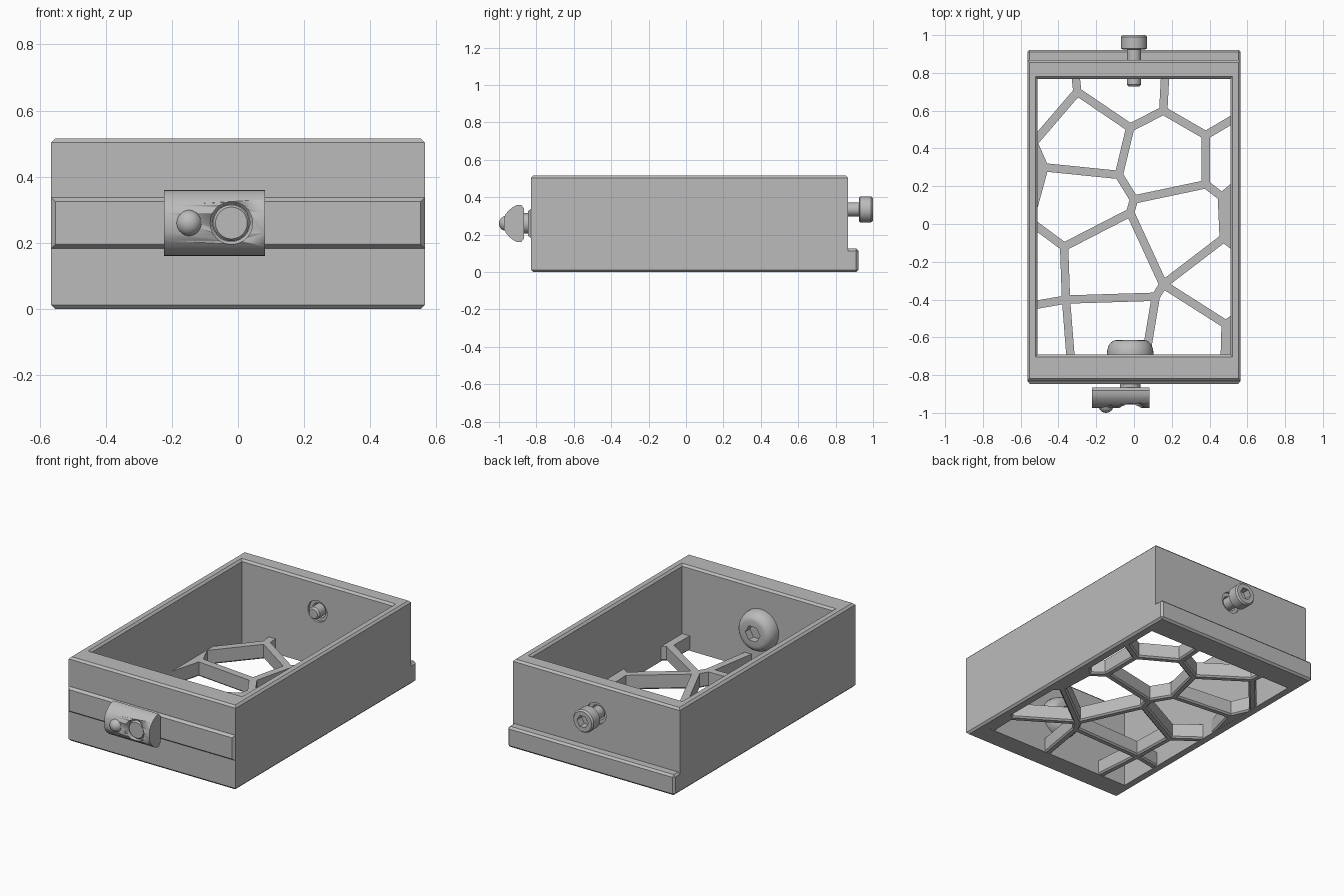
import bpy, bmesh, math
from mathutils import Matrix, Vector

cube = bpy.data.objects.get("Cube")
if cube:
    bpy.data.objects.remove(cube, do_unlink=True)

grey = bpy.data.materials.new("plain grey")
grey.use_nodes = True
grey.diffuse_color = (0.5, 0.5, 0.5, 1)
grey.node_tree.nodes["Principled BSDF"].inputs["Base Color"].default_value = (0.5, 0.5, 0.5, 1)


def finish(bm, name, smooth=False):
    bmesh.ops.recalc_face_normals(bm, faces=bm.faces)
    mesh = bpy.data.meshes.new(name)
    bm.to_mesh(mesh)
    bm.free()
    mesh.materials.append(grey)
    ob = bpy.data.objects.new(name, mesh)
    bpy.context.collection.objects.link(ob)
    if smooth:
        select(ob)
        bpy.ops.object.shade_smooth_by_angle(angle=math.radians(30))
    return ob


def select(ob):
    bpy.ops.object.select_all(action='DESELECT')
    ob.select_set(True)
    bpy.context.view_layer.objects.active = ob


def loft(bm, rings, closed=False):
    """Skin equal rings of points, capped at the ends or joined in a loop."""
    loops = [[bm.verts.new(p) for p in ring] for ring in rings]
    pairs = list(zip(loops, loops[1:])) + ([(loops[-1], loops[0])] if closed else [])
    n = len(loops[0])
    for a, b in pairs:
        for i in range(n):
            j = (i + 1) % n
            bm.faces.new((a[i], a[j], b[j], b[i]))
    if not closed:
        bm.faces.new(loops[0])
        bm.faces.new(loops[-1])


def lathe(name, profile, x, z, sides=40, closed=False):
    """Turn (radius, y) points around an axis that runs front to back."""
    bm = bmesh.new()
    turns = [2 * math.pi * i / sides for i in range(sides)]
    loft(bm, [[(x + r * math.cos(t), y, z + r * math.sin(t)) for t in turns]
              for r, y in profile], closed)
    return finish(bm, name, sides > 6)


def cut(ob, cutter):
    mod = ob.modifiers.new("cut", 'BOOLEAN')
    mod.operation = 'DIFFERENCE'
    mod.solver = 'EXACT'
    mod.object = cutter
    select(ob)
    bpy.ops.object.modifier_apply(modifier=mod.name)
    bpy.data.objects.remove(cutter, do_unlink=True)


def block(name, lo, hi, bevel):
    lo, hi = Vector(lo), Vector(hi)
    bm = bmesh.new()
    bmesh.ops.create_cube(bm, size=1, matrix=Matrix.Translation((lo + hi) / 2)
                          @ Matrix.Diagonal((*(hi - lo), 1)))
    bmesh.ops.bevel(bm, geom=bm.edges[:], offset=bevel, segments=1, affect='EDGES')
    return finish(bm, name)


# Open frame with chamfered rims
def outer(inset, z):
    x, y0, y1 = 0.565 - inset, -0.829 + inset, 0.867 - inset
    return [(-x, y0, z), (x, y0, z), (x, y1, z), (-x, y1, z)]


def inner(grow, z):
    x, y0, y1 = 0.51 + grow, -0.692 - grow, 0.768 + grow
    return [(-x, y0, z), (x, y0, z), (x, y1, z), (-x, y1, z)]


C = 0.012
bm = bmesh.new()
loft(bm, [outer(C, 0), outer(0, C), outer(0, 0.515 - C), outer(C, 0.515),
          inner(C, 0.515), inner(0, 0.515 - C), inner(0, 0)], closed=True)
frame = finish(bm, "box_frame")

NUT_X, NUT_Z, BOLT_Z = -0.02, 0.26, 0.335
cut(frame, lathe("cutter", [(0.065, 0.7), (0.065, 0.9)], 0, BOLT_Z))
cut(frame, lathe("cutter", [(0.06, -0.9), (0.06, -0.6)], NUT_X, NUT_Z))

# Rear ledge
block("rear_ledge", (-0.565, 0.8, 0), (0.565, 0.922, 0.125), C)

# Raised front rail with sloped edges
bm = bmesh.new()
loft(bm, [[(-x, y, a), (x, y, a), (x, y, b), (-x, y, b)]
          for x, y, a, b in ((0.565, -0.82, 0.183, 0.337), (0.565, -0.83, 0.183, 0.337),
                             (0.552, -0.846, 0.195, 0.325))])
rail = finish(bm, "front_rail")
cut(rail, lathe("cutter", [(0.06, -0.9), (0.06, -0.6)], NUT_X, NUT_Z))

# Floor lattice: cell corners and cells, all cut open except the small wall plugs
X, Y0, Y1 = 0.532, -0.715, 0.79
nodes = dict(
    a=(-0.3, 0.7), b=(-0.02, 0.51), c=(0.155, 0.6), d=(0.38, 0.47), e=(0.38, 0.21),
    f=(0, 0.13), g=(-0.08, 0.26), h=(-0.475, 0.3), i=(-0.02, 0.06), j=(-0.37, -0.12),
    k=(0.155, -0.32), l=(-0.36, -0.4), m=(0.465, 0.145), n=(0.475, -0.075),
    o=(0.485, -0.53), p=(0.115, -0.385),
    A=(-0.31, Y1), B=(-X, 0.43), C=(0.165, Y1), D=(X, 0.56), H=(-X, 0.09),
    J=(-X, 0), L=(-X, -0.43), M=(X, 0.2), N=(X, -0.12), O=(X, -0.5),
    P=(0.06, Y0), Q=(-0.335, Y0), R=(0.48, Y0),
    W=(-X, Y1), S=(X, Y1), T=(-X, Y0), U=(X, Y0))
cells = "aAWB abcCA cdDSC abghB bcdefg demMD hgfijJH efiknm jlLJ jikpl lLTQ lpPQ pkoRP knNOo".split()
plugs = "BhH MmnN oOUR".split()

bm = bmesh.new()
vert = {key: bm.verts.new((x, y, 0.001)) for key, (x, y) in nodes.items()}
open_cells = [bm.faces.new([vert[q] for q in cell]) for cell in cells]
for plug in plugs:
    bm.faces.new([vert[q] for q in plug])
bmesh.ops.recalc_face_normals(bm, faces=bm.faces)
bmesh.ops.inset_individual(bm, faces=open_cells, thickness=0.022, use_even_offset=True)
bmesh.ops.delete(bm, geom=open_cells, context='FACES')
raised = bmesh.ops.extrude_face_region(bm, geom=bm.faces[:], use_keep_orig=True)["geom"]
bmesh.ops.translate(bm, vec=(0, 0, 0.09),
                    verts=[g for g in raised if isinstance(g, bmesh.types.BMVert)])
bmesh.ops.recalc_face_normals(bm, faces=bm.faces)
rims = [e for e in bm.edges if all(v.co.z < 0.01 for v in e.verts)
        and len(e.link_faces) == 2 and e.calc_face_angle() > 1]
bmesh.ops.bevel(bm, geom=rims, offset=0.009, segments=1, affect='EDGES')
finish(bm, "floor_lattice")

# Rear cap bolt, with a threaded sleeve in the wall
lathe("rear_bolt_shank", [(0.028, 0.727), (0.037, 0.738), (0.037, 0.94)], 0, BOLT_Z)
head = lathe("rear_bolt_head", [(0.062, 0.925), (0.069, 0.93), (0.069, 0.99), (0.061, 1.0)],
             0, BOLT_Z)
cut(head, lathe("cutter", [(0.038, 0.955), (0.038, 1.1)], 0, BOLT_Z, 6))
lathe("rear_sleeve", [(0.067, 0.785), (0.067, 0.852), (0.045, 0.852), (0.045, 0.785)],
      0, BOLT_Z, closed=True)

# Domed front screw inside the box
dome = [(0.123, -0.695), (0.123, -0.685)]
dome += [(0.075 + 0.048 * math.cos(t), -0.685 + 0.07 * math.sin(t))
         for t in (math.radians(15 * s) for s in range(1, 7))]
head = lathe("front_screw_head", dome, NUT_X, NUT_Z)
cut(head, lathe("cutter", [(0.05, -0.66), (0.05, -0.5)], NUT_X, NUT_Z, 6))
lathe("front_screw_shank", [(0.048, -0.955), (0.055, -0.945), (0.055, -0.68)], NUT_X, NUT_Z)

# Slot nut with rounded front and spring ball
half = [(-0.865, 0.08), (-0.882, 0.1), (-0.905, 0.098), (-0.925, 0.088),
        (-0.945, 0.072), (-0.962, 0.053), (-0.973, 0.03)]
outline = [(y, NUT_Z + z) for y, z in half] + [(y, NUT_Z - z) for y, z in reversed(half)]
bm = bmesh.new()
loft(bm, [[(x, y, z) for y, z in outline] for x in (-0.223, 0.082)])
nut = finish(bm, "slot_nut", True)
cut(nut, lathe("cutter", [(0.064, -1.1), (0.064, -0.93), (0.056, -0.92), (0.056, -0.8)],
               NUT_X, NUT_Z))

bm = bmesh.new()
bmesh.ops.create_uvsphere(bm, u_segments=24, v_segments=14, radius=0.04,
                          matrix=Matrix.Translation((-0.148, -0.96, NUT_Z)))
finish(bm, "spring_ball", True)
